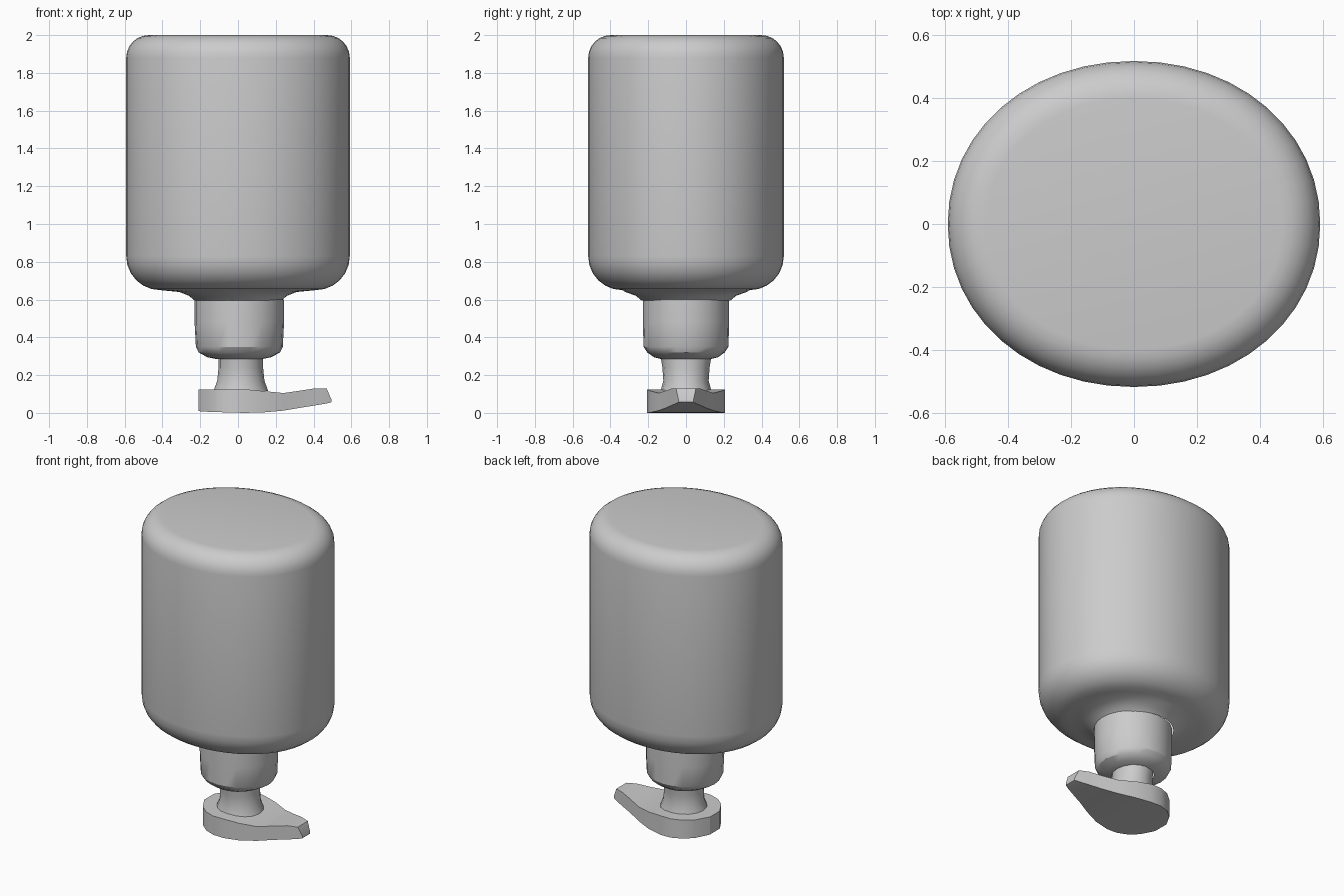
import bpy, bmesh, math

if "Cube" in bpy.data.objects:
    bpy.data.objects.remove(bpy.data.objects["Cube"])


def ellipse_ring(bm, rx, ry, z, cx, sides, power):
    ring = []
    for i in range(sides):
        a = 2 * math.pi * i / sides
        c, s = math.cos(a), math.sin(a)
        x = cx + rx * math.copysign(abs(c) ** (2 / power), c)
        y = ry * math.copysign(abs(s) ** (2 / power), s)
        ring.append(bm.verts.new((x, y, z)))
    return ring


def finish(name, bm, angle):
    bmesh.ops.recalc_face_normals(bm, faces=bm.faces[:])
    mesh = bpy.data.meshes.new(name)
    bm.to_mesh(mesh)
    bm.free()
    obj = bpy.data.objects.new(name, mesh)
    bpy.context.collection.objects.link(obj)
    bpy.ops.object.select_all(action='DESELECT')
    obj.select_set(True)
    bpy.context.view_layer.objects.active = obj
    bpy.ops.object.shade_smooth_by_angle(angle=math.radians(angle))
    return obj


def loft(name, rings, cx=0.0, sides=48, power=2.0, cap_top=False, angle=30):
    """rings: (rx, ry, z) from the bottom up"""
    bm = bmesh.new()
    loops = [ellipse_ring(bm, rx, ry, z, cx, sides, power) for rx, ry, z in rings]
    for lo, hi in zip(loops, loops[1:]):
        for i in range(sides):
            j = (i + 1) % sides
            bm.faces.new((lo[i], lo[j], hi[j], hi[i]))
    if cap_top:
        bm.faces.new(loops[-1])
    return finish(name, bm, angle)


# Bottle body: oval tank with rounded lower shoulder and rounded base on top
RX, RY, LOW, TOP = 0.592, 0.518, 0.65, 2.0
body = [(0.23, 0.235, 0.595), (0.26, 0.265, 0.62), (0.31, 0.32, 0.64)]
for k in range(7):
    a = math.pi / 2 * k / 6
    d = 0.18 * (1 - math.sin(a))
    body.append((RX - d, RY - d, LOW + 0.18 * (1 - math.cos(a))))
for k in range(7):
    a = math.pi / 2 * k / 6
    d = 0.12 * (1 - math.cos(a))
    body.append((RX - d, RY - d, TOP - 0.12 + 0.12 * math.sin(a)))
loft("bottle_body", body, power=2.06, cap_top=True)

# Screw collar
loft("collar", [(0.12, 0.13, 0.285), (0.17, 0.17, 0.295), (0.215, 0.205, 0.32),
                (0.23, 0.225, 0.35), (0.237, 0.228, 0.48), (0.237, 0.228, 0.60)],
     cx=0.007, sides=24)

# Pump stem
loft("pump_stem", [(0.145, 0.135, 0.115), (0.125, 0.12, 0.17),
                   (0.118, 0.125, 0.24), (0.118, 0.135, 0.30)], cx=0.015, sides=16)

# Pump head: round press plate tapering into an upturned spout
# sections: x, half width, bottom z, top z
sections = [(-0.21 * math.cos(math.radians(a)), max(0.21 * math.sin(math.radians(a)), 0.05),
             0.01 - 0.0001 * a, 0.125)
            for a in (0, 20, 40, 60, 80, 100)]
sections += [(0.14, 0.185, 0.003, 0.115), (0.24, 0.145, 0.012, 0.105),
             (0.33, 0.105, 0.027, 0.118), (0.41, 0.075, 0.04, 0.13),
             (0.47, 0.052, 0.05, 0.128), (0.495, 0.04, 0.057, 0.07)]
bm = bmesh.new()
loops = []
for x, w, zb, zt in sections:
    loops.append([bm.verts.new(p) for p in
                  ((x, -w, zb), (x, w, zb), (x, w, zt), (x, -w, zt))])
for a, b in zip(loops, loops[1:]):
    for i in range(4):
        j = (i + 1) % 4
        bm.faces.new((a[i], a[j], b[j], b[i]))
bm.faces.new(loops[0])
bm.faces.new(loops[-1])
low = min(v.co.z for v in bm.verts)
for v in bm.verts:
    if v.co.z < 0.06 and v.co.x < 0.2:
        v.co.z -= low
finish("pump_head", bm, 30)
